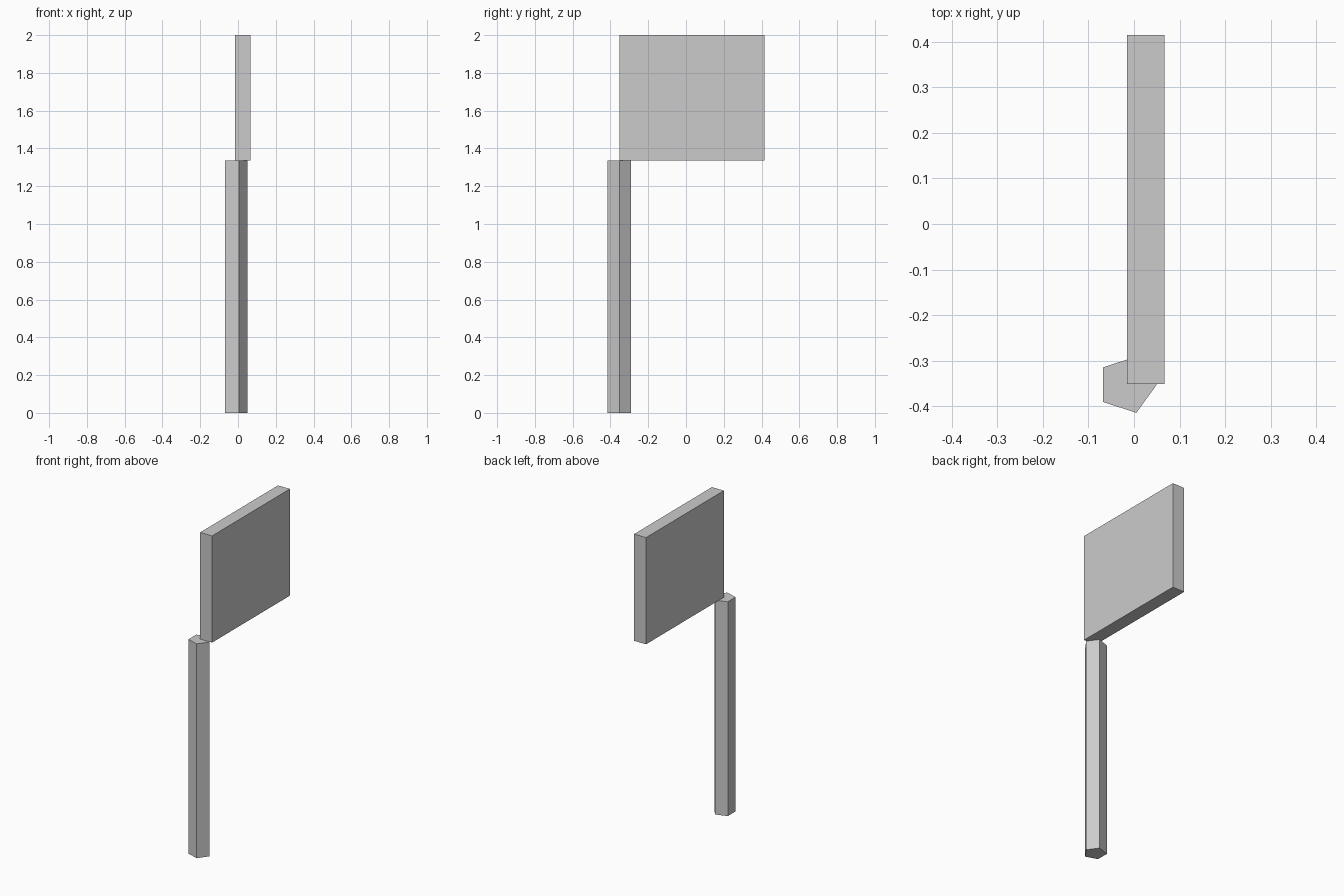
import bpy
from math import radians

cube = bpy.data.objects.get("Cube")
if cube:
    bpy.data.objects.remove(cube, do_unlink=True)

# Single flat colour
grey = bpy.data.materials.new("light_grey")
grey.use_nodes = True
colour = (0.6, 0.6, 0.6, 1)
grey.diffuse_color = colour
grey.node_tree.nodes["Principled BSDF"].inputs["Base Color"].default_value = colour


def finish(name):
    """Name the active object, bake its transform and colour it."""
    obj = bpy.context.object
    obj.name = name
    bpy.ops.object.transform_apply(location=False, rotation=True, scale=True)
    obj.data.materials.append(grey)
    return obj


JOINT_Z = 1.335   # top of the pole, underside of the panel

# Five-sided pole with one corner pointing to +x
bpy.ops.mesh.primitive_cylinder_add(
    vertices=5, radius=0.065, depth=JOINT_Z,
    location=(-0.015, -0.353, JOINT_Z / 2), rotation=(0, 0, radians(-90)))
finish("pole")

# Flat panel running backwards from the pole's centre
x0, x1, y0, y1 = -0.015, 0.067, -0.351, 0.415
bpy.ops.mesh.primitive_cube_add(
    size=1, location=((x0 + x1) / 2, (y0 + y1) / 2, (JOINT_Z + 2) / 2))
bpy.context.object.scale = (x1 - x0, y1 - y0, 2 - JOINT_Z)
finish("flag_panel")
